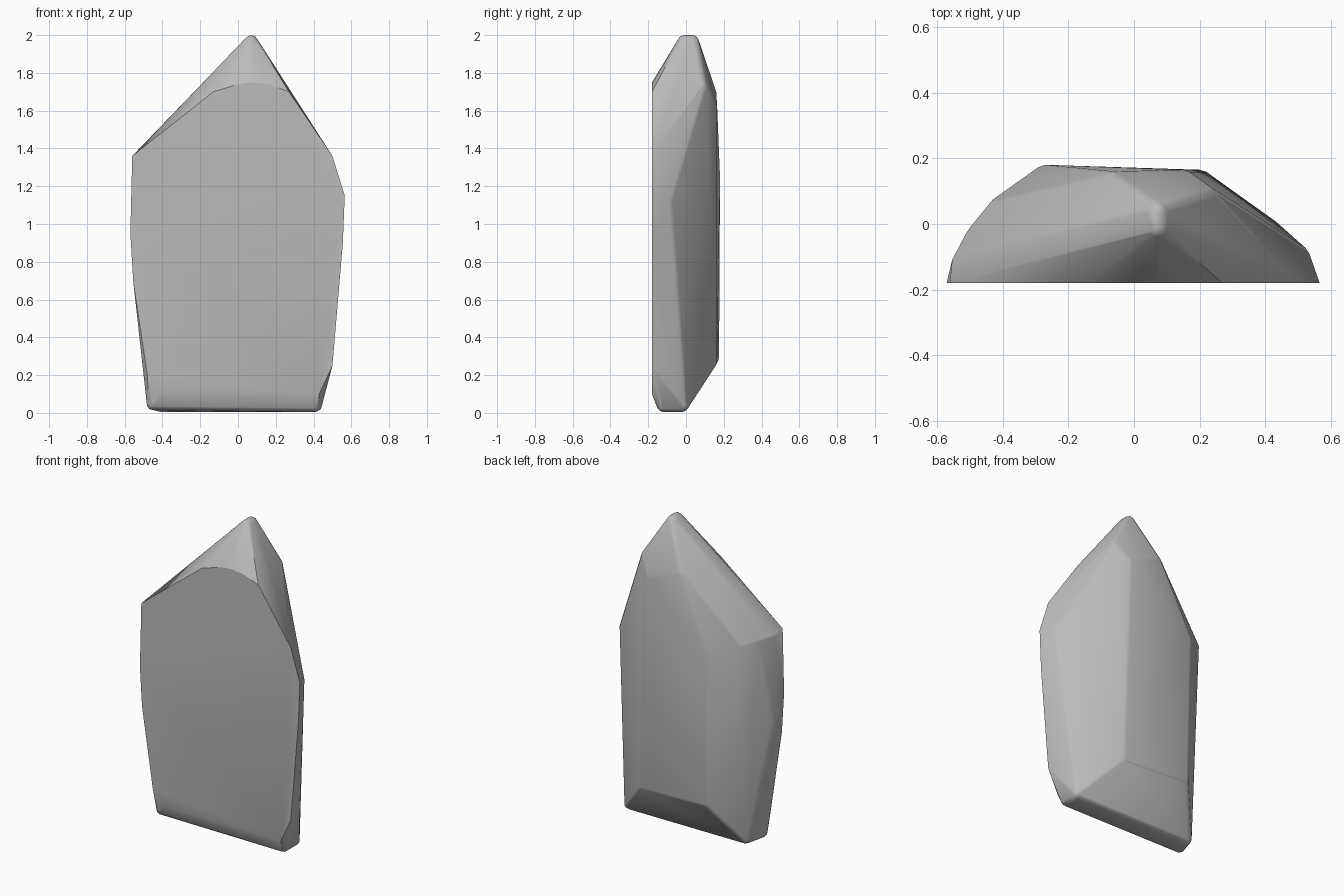
import bpy
import bmesh
import math
from mathutils import Matrix

FRONT_Y = -.18
ROUNDING = .035

default_cube = bpy.data.objects.get("Cube")
if default_cube:
    bpy.data.objects.remove(default_cube, do_unlink=True)


def flat_material(name, grey):
    material = bpy.data.materials.new(name)
    material.use_nodes = True
    colour = (grey, grey, grey, 1)
    material.diffuse_color = colour
    shader = next(node for node in material.node_tree.nodes
                  if node.type == "BSDF_PRINCIPLED")
    shader.inputs["Base Color"].default_value = colour
    return material


def add_rounded_corners(bm, centres, radius):
    """Put a small ball at every corner so the hull gets soft edges."""
    for centre in centres:
        bmesh.ops.create_icosphere(bm, subdivisions=2, radius=radius,
                                   matrix=Matrix.Translation(centre))


def wrap_in_hull(bm):
    """Replace the loose points and balls by their convex skin."""
    bmesh.ops.delete(bm, geom=list(bm.faces), context="FACES_ONLY")
    bmesh.ops.delete(bm, geom=list(bm.edges), context="EDGES_FACES")
    result = bmesh.ops.convex_hull(bm, input=list(bm.verts))
    unused = set(result["geom_interior"]) | set(result["geom_unused"])
    spare = [item for item in unused if isinstance(item, bmesh.types.BMVert)]
    bmesh.ops.delete(bm, geom=spare, context="VERTS")
    bmesh.ops.dissolve_limit(bm, angle_limit=math.radians(.1),
                             verts=list(bm.verts), edges=list(bm.edges))
    bmesh.ops.recalc_face_normals(bm, faces=list(bm.faces))


# Sharp outline of the flat cleaved front, as x and z
front_outline = [
    (-.56, 1.36), (-.13, 1.7), (0, 1.74), (.07, 1.75), (.16, 1.74),
    (.27, 1.7), (.5, 1.36), (.565, 1.15), (.555, .9), (.5, .25),
    (.43, .1), (-.4, .1), (-.48, .2), (-.555, .7), (-.57, .95),
]

# Rounded corners of the stone, grouped by region
tip = [(.07, -.01, 1.965), (.07, .035, 1.965)]
back_top = [(-.06, .125, 1.7), (.15, .13, 1.62), (.22, .08, 1.72)]
back_ridge = [(-.27, .145, 1.25), (-.25, .14, .29), (.2, .13, .27)]
right_shoulder = [(-.41, .045, 1.3), (-.475, -.035, 1.32),
                  (-.52, -.12, 1.33), (-.52, -.12, .8)]
left_side = [(.5, -.1, 1.12), (.45, -.08, .25)]
base = [(-.45, -.125, .05), (-.41, -.02, .04),
        (.41, -.12, .04), (.41, -.02, .04)]

# Stone body
bm = bmesh.new()
for x, z in front_outline:
    bm.verts.new((x, FRONT_Y, z))
for region in (tip, back_top, back_ridge, right_shoulder, left_side, base):
    add_rounded_corners(bm, region, ROUNDING)
wrap_in_hull(bm)

mesh = bpy.data.meshes.new("stone_shard")
bm.to_mesh(mesh)
bm.free()
mesh.materials.append(flat_material("stone grey", .5))
stone = bpy.data.objects.new("stone_shard", mesh)
bpy.context.collection.objects.link(stone)

# Soft shading with a crisp front rim
bpy.ops.object.select_all(action="DESELECT")
stone.select_set(True)
bpy.context.view_layer.objects.active = stone
bpy.ops.object.shade_smooth_by_angle(angle=math.radians(30))
